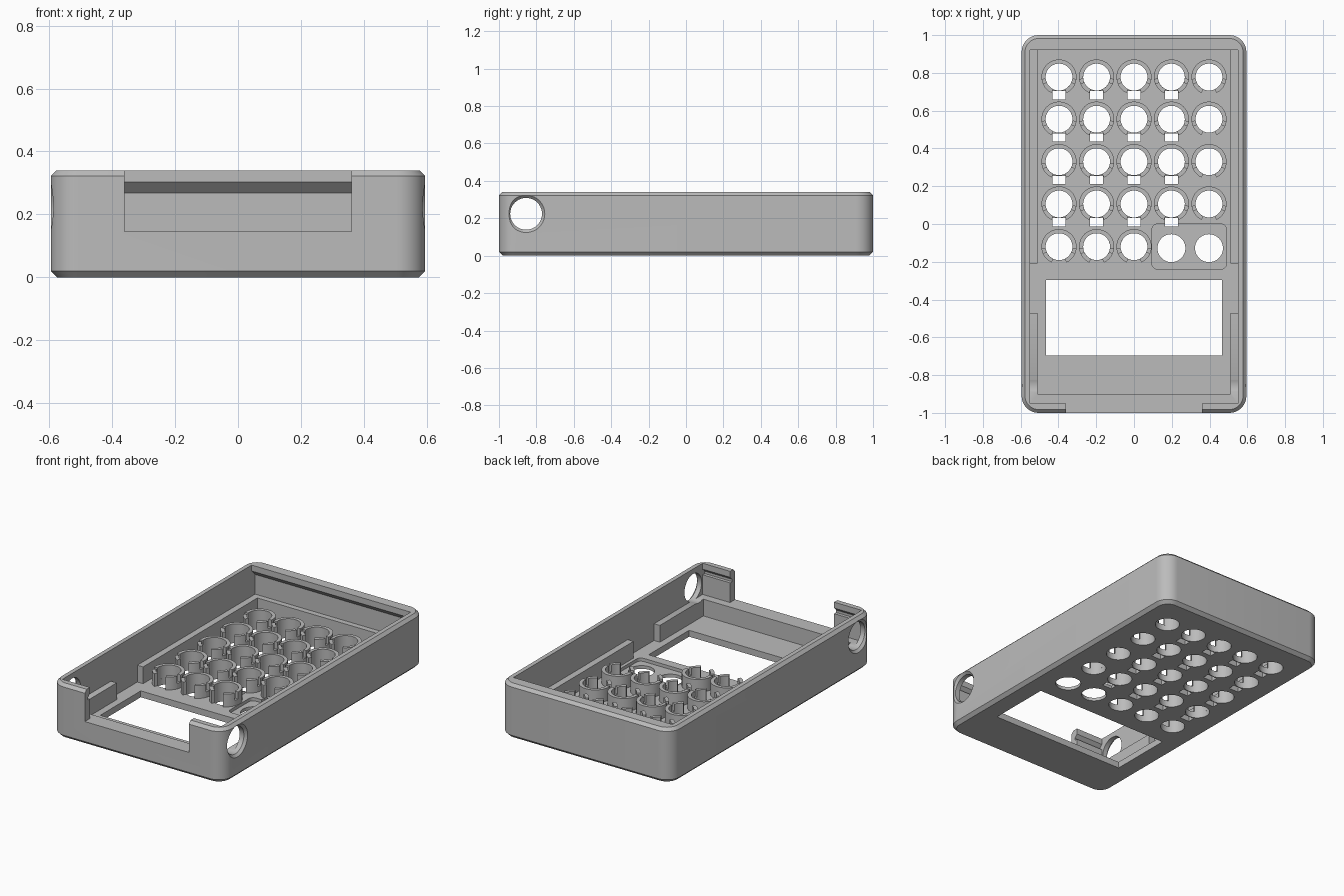
import bpy, bmesh
from math import sin, cos, radians

if "Cube" in bpy.data.objects:
    bpy.data.objects.remove(bpy.data.objects["Cube"], do_unlink=True)

grey = bpy.data.materials.new("light_grey_plastic")
grey.use_nodes = True
COLOUR = (0.5, 0.5, 0.5, 1)
grey.diffuse_color = COLOUR
grey.node_tree.nodes["Principled BSDF"].inputs["Base Color"].default_value = COLOUR

FLOOR, LEDGE, TOP = 0.04, 0.145, 0.34
COLUMNS = [-0.397, -0.198, 0, 0.198, 0.397]
ROWS = [0.778, 0.555, 0.33, 0.106, -0.12]
KEY_R, RING_R = 0.071, 0.093


def loft(bm, rings):
    """Skin a stack of equal-count 3D outlines and cap both ends."""
    loops = [[bm.verts.new(p) for p in ring] for ring in rings]
    for a, b in zip(loops, loops[1:]):
        for i in range(len(a)):
            j = (i + 1) % len(a)
            bm.faces.new((a[i], a[j], b[j], b[i]))
    bm.faces.new(loops[0][::-1])
    bm.faces.new(loops[-1])


def prism(bm, outline, z0, z1):
    loft(bm, [[(x, y, z) for x, y in outline] for z in (z0, z1)])


def rect(x0, x1, y0, y1):
    return [(x0, y0), (x1, y0), (x1, y1), (x0, y1)]


def rounded(x0, x1, y0, y1, r, steps=10):
    pts = []
    corners = [(x1 - r, y1 - r), (x0 + r, y1 - r), (x0 + r, y0 + r), (x1 - r, y0 + r)]
    for k, (cx, cy) in enumerate(corners):
        for s in range(steps + 1):
            a = radians(90 * (k + s / steps))
            pts.append((cx + r * cos(a), cy + r * sin(a)))
    return pts


def circle(cx, cy, r, n=40):
    return [(cx + r * cos(radians(360 * i / n)), cy + r * sin(radians(360 * i / n)))
            for i in range(n)]


def arc(cx, cy, a0, a1, steps):
    angles = [radians(a0 + (a1 - a0) * i / steps) for i in range(steps + 1)]
    return ([(cx + RING_R * cos(a), cy + RING_R * sin(a)) for a in angles] +
            [(cx + KEY_R * cos(a), cy + KEY_R * sin(a)) for a in reversed(angles)])


def finish(name, bm):
    bmesh.ops.recalc_face_normals(bm, faces=bm.faces)
    mesh = bpy.data.meshes.new(name)
    bm.to_mesh(mesh)
    bm.free()
    ob = bpy.data.objects.new(name, mesh)
    bpy.context.collection.objects.link(ob)
    mesh.materials.append(grey)
    return ob


def smooth(ob):
    bpy.ops.object.select_all(action="DESELECT")
    ob.select_set(True)
    bpy.context.view_layer.objects.active = ob
    bpy.ops.object.shade_smooth_by_angle(angle=radians(25))


# Outer shell block with chamfered bottom and top edges
bm = bmesh.new()
loft(bm, [[(x, y, z) for x, y in rounded(-0.595 + d, 0.595 - d, -1 + d, 1 - d, 0.09 - d)]
          for z, d in ((0, 0.02), (0.02, 0), (TOP - 0.018, 0), (TOP, 0.018))])
case = finish("case_shell", bm)

cutters = []


def cutter(name, bm):
    ob = finish(name, bm)
    ob.hide_render = True
    cutters.append(ob)


# Upper cavity, with a snap lip at the back and a groove at the front
bm = bmesh.new()
profile = [(0.955, LEDGE), (0.955, 0.268), (0.92, 0.303), (0.92, 0.4), (-0.95, 0.4),
           (-0.95, 0.303), (-0.97, 0.283), (-0.97, 0.268), (-0.95, 0.268), (-0.95, LEDGE)]
loft(bm, [[(x, y, z) for y, z in profile] for x in (-0.55, 0.55)])
cutter("upper_cavity", bm)

# Lower cavity inside the ledge, and the break in the side ledges
for name, area in (("lower_cavity", rect(-0.51, 0.51, -0.9, 0.92)),
                   ("ledge_break", rect(-0.55, 0.55, -0.47, -0.21))):
    bm = bmesh.new()
    prism(bm, area, FLOOR, 0.2)
    cutter(name, bm)

# Front notch
bm = bmesh.new()
prism(bm, rect(-0.36, 0.36, -1.1, -0.93), LEDGE, 0.4)
cutter("front_notch", bm)

# Countersunk side holes
bm = bmesh.new()
loft(bm, [[(x, y, z) for y, z in circle(-0.855, 0.224, r)]
          for x, r in ((-0.61, 0.115), (-0.58, 0.085), (0.58, 0.085), (0.61, 0.115))])
cutter("side_holes", bm)

# Shallow pocket around the two plain holes
bm = bmesh.new()
prism(bm, rounded(0.095, 0.49, -0.24, 0, 0.03, 5), 0.02, 0.08)
cutter("pocket", bm)

# Screen window and key holes
bm = bmesh.new()
prism(bm, rect(-0.466, 0.466, -0.696, -0.296), -0.1, 0.1)
ring_spots = []
for r, y in enumerate(ROWS):
    for c, x in enumerate(COLUMNS):
        plain = r == 4 and c > 2
        prism(bm, circle(x, y - 0.008 if plain else y, 0.074 if plain else KEY_R), -0.1, 0.1)
        if not plain:
            ring_spots.append((x, y))
cutter("floor_openings", bm)

# Slots between the key rows
bm = bmesh.new()
for y in ROWS[:4]:
    for x in COLUMNS[:4]:
        prism(bm, rect(x - 0.034, x + 0.034, y - 0.118, y - 0.075), -0.1, 0.1)
cutter("key_slots", bm)

for ob in cutters:
    mod = case.modifiers.new(ob.name, "BOOLEAN")
    mod.operation, mod.solver, mod.object = "DIFFERENCE", "EXACT", ob
bpy.context.view_layer.update()
evaluated = case.evaluated_get(bpy.context.evaluated_depsgraph_get())
solid = bpy.data.meshes.new_from_object(evaluated)
case.modifiers.clear()
case.data = solid
for ob in cutters:
    bpy.data.objects.remove(ob, do_unlink=True)
smooth(case)

# Split guide rings around the key holes
bm = bmesh.new()
for x, y in ring_spots:
    prism(bm, arc(x, y, -8, 188, 22), FLOOR - 0.005, 0.12)
    for a0, a1 in ((203, 245), (295, 337)):
        prism(bm, arc(x, y, a0, a1, 6), FLOOR - 0.005, 0.12)
    for a0, a1 in ((188, 203), (337, 352)):
        prism(bm, arc(x, y, a0, a1, 2), FLOOR - 0.005, 0.075)
smooth(finish("key_guide_rings", bm))
